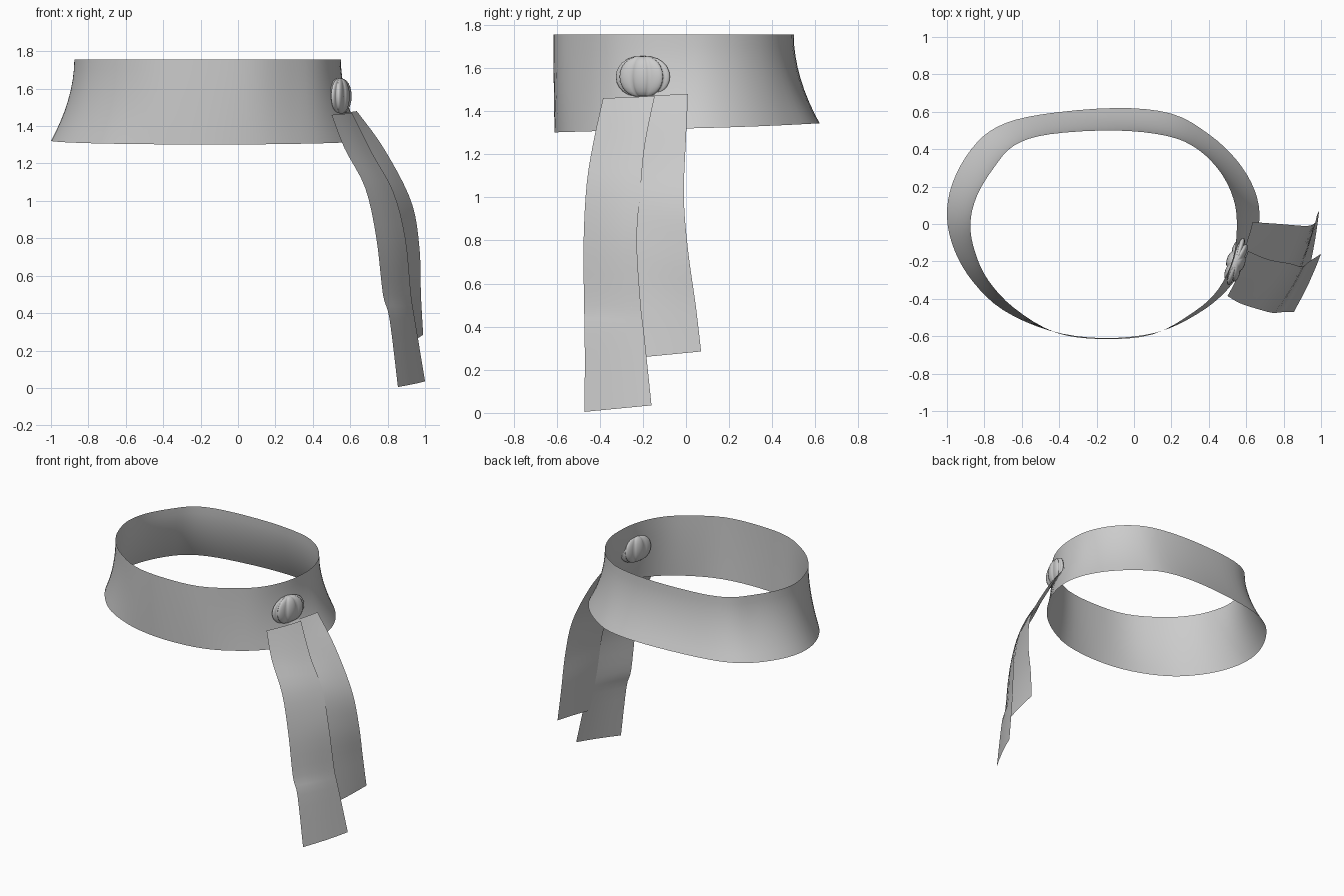
import bpy, bmesh, math
from mathutils import Vector

if "Cube" in bpy.data.objects:
    bpy.data.objects.remove(bpy.data.objects["Cube"])

cloth = bpy.data.materials.new("grey cloth")
cloth.diffuse_color = (0.6, 0.6, 0.6, 1)
cloth.use_nodes = True
cloth.node_tree.nodes["Principled BSDF"].inputs["Base Color"].default_value = cloth.diffuse_color


def spline(pts, t, closed=False):
    """Catmull-Rom point at t (0..1) along pts."""
    n = len(pts)
    f = t * (n if closed else n - 1)
    i = int(f) if closed else min(int(f), n - 2)
    u = f - i
    get = (lambda k: pts[k % n]) if closed else (lambda k: pts[max(0, min(n - 1, k))])
    a, b, c, d = (Vector(get(i + k)) for k in (-1, 0, 1, 2))
    return 0.5 * (2 * b + (c - a) * u + (2 * a - 5 * b + 4 * c - d) * u * u
                  + (3 * b - a - 3 * c + d) * u ** 3)


def sheet(name, rows, closed=False):
    """Grid surface through rows of points, smooth shaded."""
    bm = bmesh.new()
    vs = [[bm.verts.new(p) for p in r] for r in rows]
    for r0, r1 in zip(vs, vs[1:]):
        m = len(r0)
        for j in range(m if closed else m - 1):
            k = (j + 1) % m
            bm.faces.new((r0[j], r0[k], r1[k], r1[j]))
    bmesh.ops.remove_doubles(bm, verts=bm.verts, dist=1e-5)
    me = bpy.data.meshes.new(name)
    bm.to_mesh(me)
    bm.free()
    me.materials.append(cloth)
    ob = bpy.data.objects.new(name, me)
    bpy.context.collection.objects.link(ob)
    for p in me.polygons:
        p.use_smooth = True
    return ob


# Neck band: flared sheet between a lower and an upper outline
low = [(.67, .02), (.645, .18), (.55, .34), (.40, .48), (.20, .59), (-.10, .62), (-.50, .585),
       (-.73, .52), (-.87, .40), (-.97, .22), (-1, .04), (-.96, -.14), (-.86, -.31), (-.70, -.46),
       (-.45, -.57), (-.17, -.61), (.12, -.58), (.34, -.48), (.50, -.35), (.62, -.17)]
top = [(.55, 0), (.53, .14), (.46, .28), (.34, .40), (.18, .47), (-.10, .50), (-.45, .48),
       (-.64, .42), (-.75, .30), (-.84, .15), (-.875, 0), (-.85, -.15), (-.78, -.30), (-.64, -.45),
       (-.42, -.58), (-.17, -.615), (.10, -.59), (.32, -.47), (.45, -.35), (.53, -.18)]
rows = []
for i in range(9):
    t = i / 8
    flare = (1 - t) ** 1.9
    row = []
    for j in range(80):
        a, b = spline(low, j / 80, True), spline(top, j / 80, True)
        p = b.lerp(a, flare)
        z0 = 1.32 + 0.02 * a.y + 0.03 * max(0, a.y) ** 2 - 0.01 * max(0, -a.y)
        row.append((p.x, p.y, z0 + (1.755 - z0) * t))
    rows.append(row)
sheet("neck_band", rows, True)

# Knot: flattened puffy ball with gathered lobes
rows = []
for i in range(13):
    v = math.pi * i / 12
    row = []
    for j in range(64):
        u = 2 * math.pi * j / 64
        lobe = 0.80 + 0.20 * abs(math.cos(4 * u)) ** 0.7
        r = math.sin(v) ** 0.85 * lobe if 0 < i < 12 else 0
        row.append((0.05 * r * math.cos(u), 0.132 * r * math.sin(u), -0.096 * math.cos(v)))
    rows.append(row)
knot = sheet("knot", rows, True)
knot.location = (0.545, -0.2, 1.56)
knot.rotation_euler = (0, 0, math.radians(-18))


def tail(name, left, right, bulge):
    """Hanging strip between two edge curves."""
    out = []
    for i in range(25):
        a, b = spline(left, i / 24), spline(right, i / 24)
        out.append([a.lerp(b, s) + Vector((bulge * math.sin(math.pi * s), 0, 0))
                    for s in (0, .25, .5, .75, 1)])
    return sheet(name, out)


# Long outer tail and shorter inner tail
tail("long_tail",
     [(.50, -.385, 1.46), (.57, -.425, 1.28), (.68, -.46, 1.07), (.74, -.475, .80),
      (.775, -.473, .50), (.81, -.47, .37), (.855, -.47, .005)],
     [(.61, -.145, 1.47), (.72, -.19, 1.25), (.83, -.21, 1.05), (.895, -.228, .80),
      (.925, -.21, .50), (.945, -.195, .37), (1.0, -.16, .035)], 0.008)
tail("short_tail",
     [(.56, -.215, 1.47), (.68, -.245, 1.24), (.80, -.27, 1.04), (.865, -.265, .80),
      (.90, -.255, .53), (.94, -.23, .256)],
     [(.635, .01, 1.48), (.78, 0, 1.28), (.925, -.01, 1.0), (.97, .01, .75),
      (.978, .045, .50), (.99, .07, .285)], 0.004)
